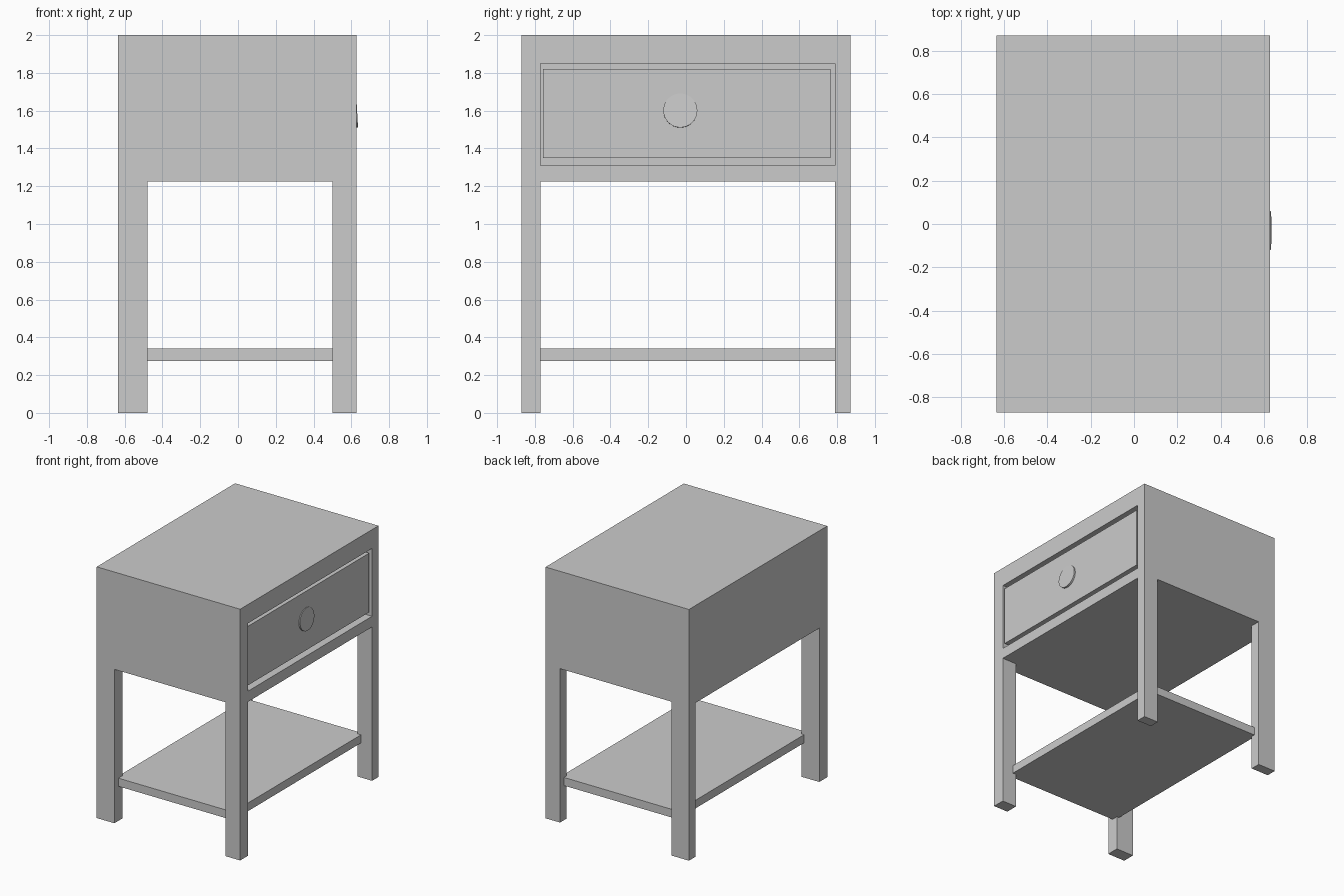
import bpy
from math import pi

if "Cube" in bpy.data.objects:
    bpy.data.objects.remove(bpy.data.objects["Cube"])


def box(name, x, y, z):
    """Box from (min, max) ranges on each axis."""
    bpy.ops.mesh.primitive_cube_add(
        size=1, location=[(a + b) / 2 for a, b in (x, y, z)])
    ob = bpy.context.object
    ob.name = name
    ob.scale = [b - a for a, b in (x, y, z)]
    bpy.ops.object.transform_apply(location=False, rotation=False, scale=True)
    return ob


def cut(target, x, y, z):
    """Subtract a box range from the target, then remove the cutter."""
    cutter = box("cutter", x, y, z)
    cutter.hide_render = True
    mod = target.modifiers.new("cut", 'BOOLEAN')
    mod.operation = 'DIFFERENCE'
    mod.solver = 'EXACT'
    mod.object = cutter
    bpy.context.view_layer.objects.active = target
    bpy.ops.object.modifier_apply(modifier=mod.name)
    bpy.data.objects.remove(cutter)


LEG_X = (-0.48, 0.50)    # clear span between legs
LEG_Y = (-0.77, 0.79)
UNDER = (-0.2, 1.225)    # open space below the cabinet

# Cabinet and four legs carved from one block
frame = box("cabinet_and_legs", (-0.635, 0.628), (-0.87, 0.87), (0, 2))
cut(frame, LEG_X, (-1.2, 1.2), UNDER)
cut(frame, (-1.2, 1.2), LEG_Y, UNDER)

# Drawer opening
cut(frame, (-0.55, 1.2), LEG_Y, (1.31, 1.85))

# Drawer, with a gap all round
box("drawer", (-0.5, 0.62), (-0.757, 0.765), (1.35, 1.82))

# Lower shelf, housed into the legs
box("lower_shelf", (-0.50, 0.53), (-0.82, 0.82), (0.275, 0.34))

# Shallow round pull, tipped slightly so the lower edge stands proud
bpy.ops.mesh.primitive_cylinder_add(
    vertices=32, radius=0.09, depth=0.04,
    location=(0.6105, -0.03, 1.6), rotation=(0, pi / 2 - 0.055, 0))
bpy.context.object.name = "drawer_pull"
bpy.ops.object.shade_smooth_by_angle()
